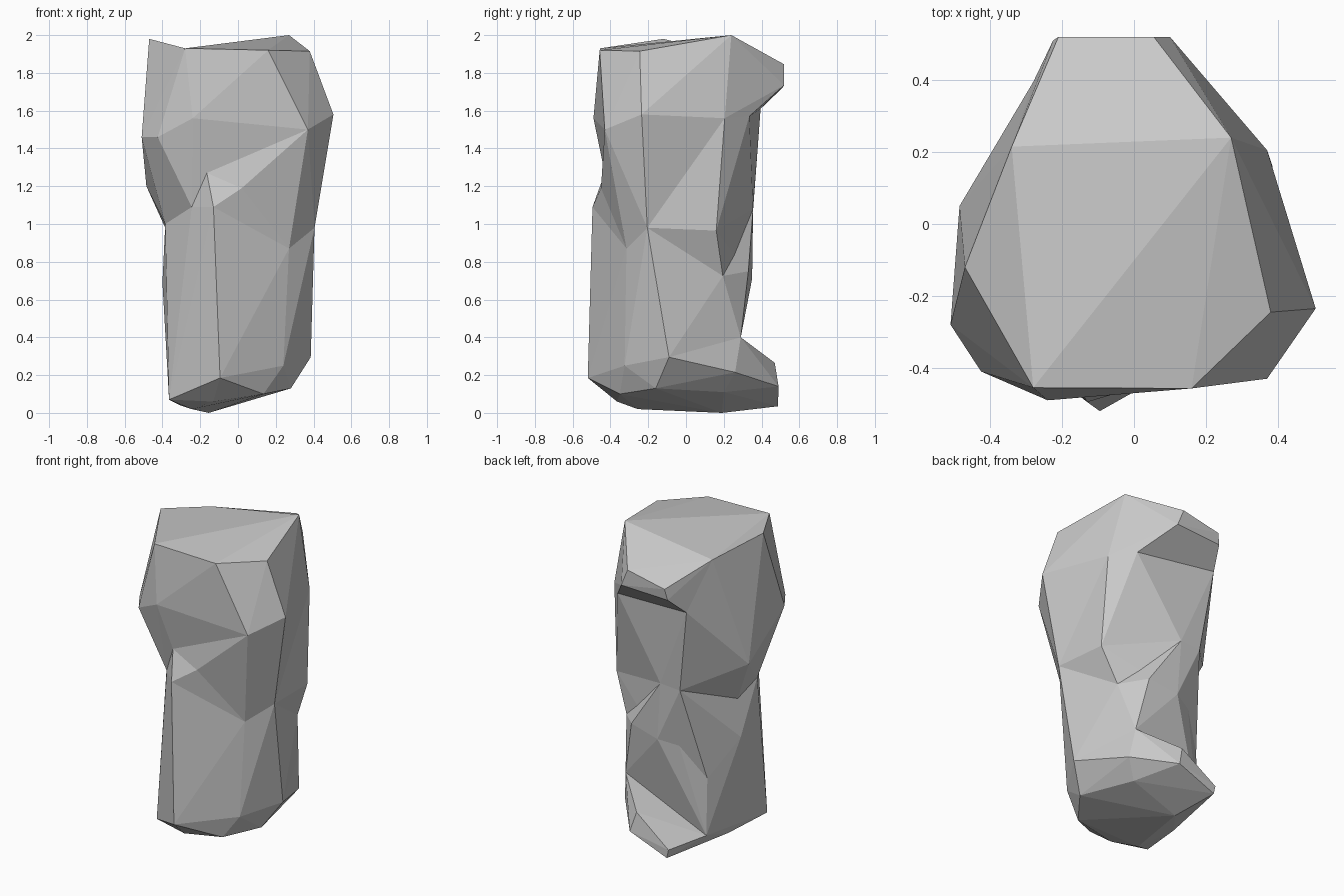
import bpy
import bmesh

default_cube = bpy.data.objects.get("Cube")
if default_cube:
    bpy.data.objects.remove(default_cube, do_unlink=True)

# One plain stone colour
stone = bpy.data.materials.new("stone_grey")
stone.use_nodes = True
grey = (0.58, 0.58, 0.58, 1)
stone.diffuse_color = grey
stone.node_tree.nodes["Principled BSDF"].inputs["Base Color"].default_value = grey


def chunk(name, *corners):
    """Flat-faced convex block of stone spanning the given corners."""
    bm = bmesh.new()
    for corner in corners:
        bm.verts.new(corner)
    hull = bmesh.ops.convex_hull(bm, input=bm.verts[:])
    loose = {g for g in hull["geom_interior"] + hull["geom_unused"]
             if isinstance(g, bmesh.types.BMVert)}
    bmesh.ops.delete(bm, geom=list(loose), context='VERTS')
    bmesh.ops.recalc_face_normals(bm, faces=bm.faces[:])
    mesh = bpy.data.meshes.new(name)
    bm.to_mesh(mesh)
    bm.free()
    mesh.materials.append(stone)
    obj = bpy.data.objects.new(name, mesh)
    bpy.context.collection.objects.link(obj)
    return obj


# Corners shared by neighbouring chunks: top
peak_right = (-.47, -.12, 1.98)
top_front = (-.28, -.455, 1.93)
top_right_back = (-.34, .215, 1.9)

# Shoulder line
brow = (-.24, -.49, 1.56)
shoulder_front = (.37, -.43, 1.5)
shoulder_left = (.505, -.235, 1.58)
shoulder_back = (.37, .205, 1.56)
shoulder_right = (-.51, -.28, 1.46)
shoulder_right_front = (-.425, -.41, 1.46)
nape_left = (.255, .335, 1.57)
nape_right = (-.28, .395, 1.61)
elbow_right = (-.485, .05, 1.2)

# Waist line
notch_top = (-.165, -.43, 1.27)
notch_right = (-.245, -.38, 1.09)
shelf_tip = (-.13, -.495, 1.09)
shelf_middle = (.02, -.45, 1.19)
waist_front = (.27, -.315, .87)
waist_left = (.405, -.205, .98)
waist_left_back = (.385, .16, .965)
waist_back = (-.065, .355, 1.08)
waist_right_back = (-.205, .355, 1.07)
waist_right = (-.385, -.18, 1)
side_dent = (-.34, -.03, .88)

# Knee line
knee_left = (.29, .195, .725)
knee_back_left = (.16, .33, .75)
knee_back = (-.04, .35, .71)
knee_right = (-.4, .01, .69)
shin_right_back = (-.3, .21, .47)

# Ankle line
ankle_back = (.23, .29, .4)
ankle_left = (.385, -.09, .295)
ankle_front = (.24, -.325, .25)
toe_front = (-.095, -.52, .185)
toe_right = (-.365, -.31, .07)
heel_right = (-.3, .22, .105)

# Flat crown with the ledge jutting out at the back
chunk("crown",
      top_front, (.16, -.457, 1.92), (.38, -.245, 1.915), (.27, .24, 2),
      top_right_back, (-.21, .52, 1.79), (.055, .52, 1.845),
      (.1, .52, 1.735), (-.225, .51, 1.72),
      brow, shoulder_front, shoulder_left, shoulder_back,
      nape_left, nape_right)

# Upper body narrowing to the waist
chunk("upper_body",
      brow, shoulder_front, shoulder_left, shoulder_back,
      nape_left, nape_right, notch_top, notch_right, waist_right,
      waist_front, waist_left, waist_back, waist_right_back)

# Left flank, creased from the shoulder down to the waist
chunk("left_flank",
      shoulder_back, nape_left, nape_right, waist_left, waist_left_back,
      waist_back, waist_right_back)

# Right flank, two wings meeting below the raised peak
chunk("right_front_wing",
      peak_right, top_front, shoulder_right, shoulder_right_front,
      elbow_right, waist_right, brow, notch_top, notch_right)
chunk("right_back_wing",
      peak_right, top_front, top_right_back, nape_right, elbow_right,
      waist_right, waist_right_back, side_dent)

# Sloping shelf across the front, bent in the middle
chunk("shelf_right",
      notch_top, notch_right, shelf_middle, shelf_tip, waist_front)
chunk("shelf_left",
      notch_top, notch_right, shelf_middle, shoulder_front,
      waist_front, waist_left)

# Pinched middle
chunk("waist",
      shelf_tip, notch_right, waist_right, side_dent, waist_front,
      waist_left, waist_left_back, waist_back, waist_right_back,
      knee_left, knee_back, knee_right, shin_right_back)

# Lower column
chunk("lower_body",
      shelf_tip, notch_right, waist_right, waist_front, waist_left,
      waist_back, knee_left, knee_back_left, knee_back, knee_right,
      shin_right_back, ankle_back, ankle_left, ankle_front,
      toe_front, toe_right, heel_right)

# Rounded foot with the heel sticking out at the back
chunk("foot",
      ankle_back, ankle_left, ankle_front, toe_front, toe_right, heel_right,
      (.28, -.16, .13), (.135, -.35, .1), (.255, .26, .215), (.17, .2, .11),
      (.025, .47, .265), (.06, .49, .14), (-.215, .487, .09),
      (-.203, .487, .035), (-.155, .19, 0), (-.245, -.255, .02),
      (-.13, -.365, .06), (-.305, 0, .04))
